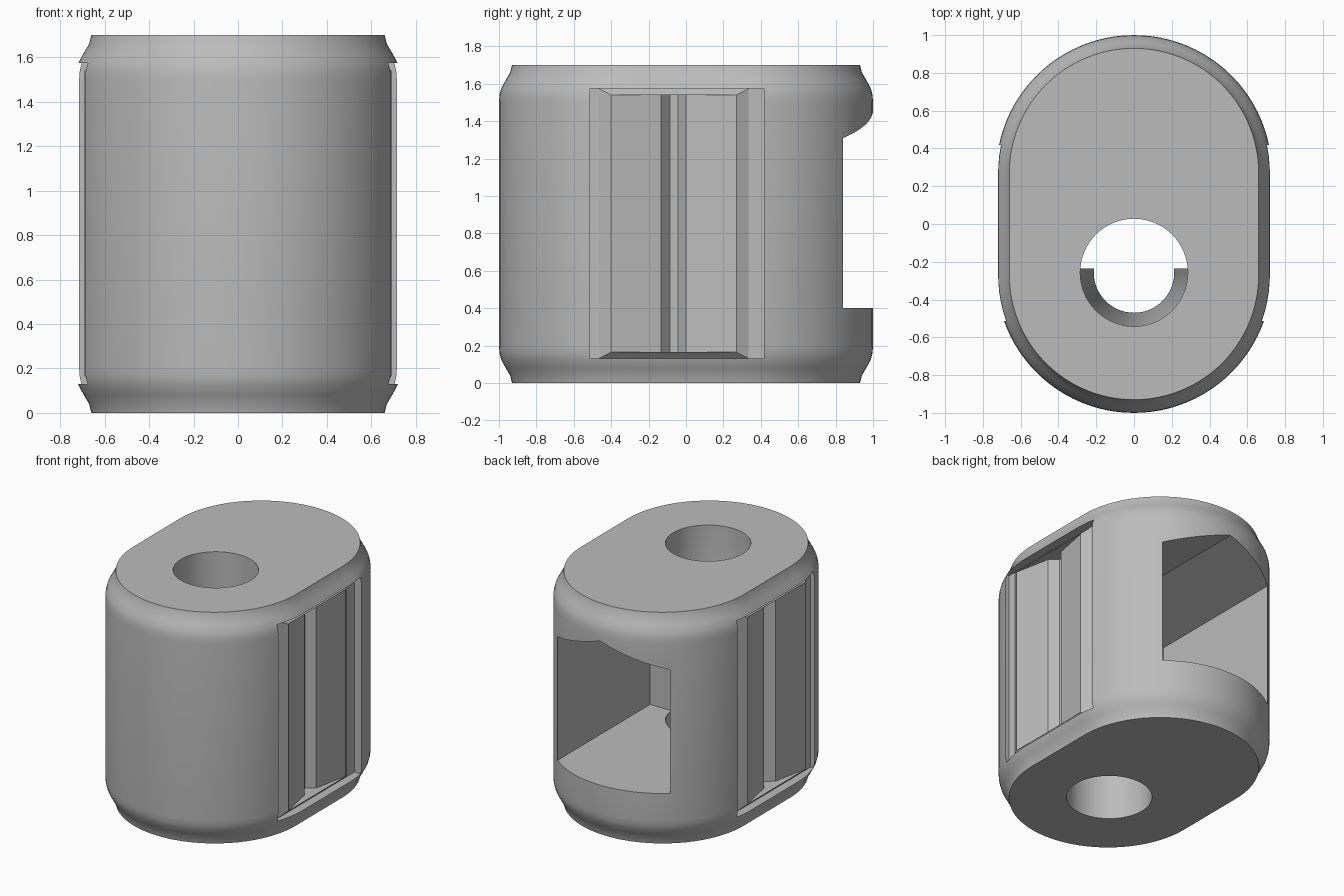
import bpy, bmesh, math
from mathutils import Matrix

old = bpy.data.objects.get("Cube")
if old:
    bpy.data.objects.remove(old, do_unlink=True)

grey = bpy.data.materials.new("moulded_grey")
grey.use_nodes = True
COLOUR = (0.5, 0.5, 0.5, 1)
grey.diffuse_color = COLOUR
grey.node_tree.nodes["Principled BSDF"].inputs["Base Color"].default_value = COLOUR


def loft(name, rings):
    """Closed solid skinned through rings of equal point count."""
    bm = bmesh.new()
    loops = [[bm.verts.new(p) for p in ring] for ring in rings]
    for a, b in zip(loops, loops[1:]):
        for i in range(len(a)):
            j = (i + 1) % len(a)
            bm.faces.new((a[i], a[j], b[j], b[i]))
    bm.faces.new(loops[0])
    bm.faces.new(loops[-1])
    bmesh.ops.recalc_face_normals(bm, faces=bm.faces)
    mesh = bpy.data.meshes.new(name)
    bm.to_mesh(mesh)
    bm.free()
    mesh.materials.append(grey)
    ob = bpy.data.objects.new(name, mesh)
    bpy.context.scene.collection.objects.link(ob)
    return ob


def combine(target, tool, operation):
    """Apply a boolean and discard the tool."""
    mod = target.modifiers.new("cut", 'BOOLEAN')
    mod.operation, mod.object, mod.solver = operation, tool, 'EXACT'
    bpy.context.view_layer.update()
    graph = bpy.context.evaluated_depsgraph_get()
    mesh = bpy.data.meshes.new_from_object(target.evaluated_get(graph))
    target.modifiers.clear()
    target.data = mesh
    bpy.data.objects.remove(tool, do_unlink=True)


def prism_y(name, xz, y0, y1):
    return loft(name, [[(x, y, z) for x, z in xz] for y in (y0, y1)])


def rect_x(x, y0, y1, z0, z1):
    return [(x, y0, z0), (x, y1, z0), (x, y1, z1), (x, y0, z1)]


def mirrored(ob):
    """Copy across the middle plane."""
    twin = ob.copy()
    twin.data = ob.data.copy()
    twin.data.transform(Matrix.Scale(-1, 4, (1, 0, 0)))
    twin.data.flip_normals()
    bpy.context.scene.collection.objects.link(twin)
    return twin


def both_sides(ob, operation):
    twin = mirrored(ob)
    combine(body, ob, operation)
    combine(body, twin, operation)


# Body: stadium outline with softly rounded rims
HEIGHT, RADIUS, STRAIGHT, SEG = 1.7, 0.73, 0.27, 48


def stadium(z, inset):
    r = RADIUS - inset
    ring = []
    for side in (1, -1):
        for i in range(SEG + 1):
            a = math.pi * i / SEG
            ring.append((side * r * math.cos(a), side * (STRAIGHT + r * math.sin(a)), z))
    return ring


rim = [(0, 0.07), (0.04, 0.06), (0.08, 0.036), (0.125, 0.012), (0.16, 0.003), (0.2, 0)]
levels = rim + [(HEIGHT - z, i) for z, i in reversed(rim)]
body = loft("cord_lock_body", [stadium(z, i) for z, i in levels])

# Rear pocket with a peaked ceiling
W = 0.456
combine(body, prism_y("pocket_cutter",
        [(-W, 0.4), (W, 0.4), (W, 1.31), (0, 1.46), (-W, 1.31)], -0.235, 1.2), 'DIFFERENCE')

# Cord hole, waisted at mid height
hole = [(-0.1, 0.285), (0.4, 0.285), (0.85, 0.213), (1.31, 0.285), (1.8, 0.285)]
turn = [2 * math.pi * i / 64 for i in range(64)]
combine(body, loft("hole_cutter",
        [[(r * math.cos(a), -0.257 + r * math.sin(a), z) for a in turn] for z, r in hole]),
        'DIFFERENCE')

# Side recesses
BASE, TOP = 0.655, 0.69
both_sides(loft("recess_cutter", [rect_x(x, -0.513, 0.417, 0.13, 1.575) for x in (BASE, 0.9)]),
           'DIFFERENCE')

# Raised bevelled grip pads inside the recesses
both_sides(loft("grip_pad", [rect_x(BASE - 0.02, -0.465, 0.335, 0.131, 1.574),
                             rect_x(BASE, -0.465, 0.335, 0.131, 1.574),
                             rect_x(TOP, -0.401, 0.27, 0.165, 1.54)]), 'UNION')

# Dished pad face with a central groove
dish = [(0.8, -0.4), (0.688, -0.4), (0.635, -0.134), (0.575, -0.086),
        (0.575, -0.043), (0.635, 0), (0.688, 0.269), (0.8, 0.269)]
both_sides(loft("dish_cutter", [[(x, y, z) for x, y in dish] for z in (0.166, 1.539)]),
           'DIFFERENCE')

# Smooth shading with crisp edges
bpy.ops.object.select_all(action='DESELECT')
body.select_set(True)
bpy.context.view_layer.objects.active = body
bpy.ops.object.shade_smooth_by_angle(angle=math.radians(25))
